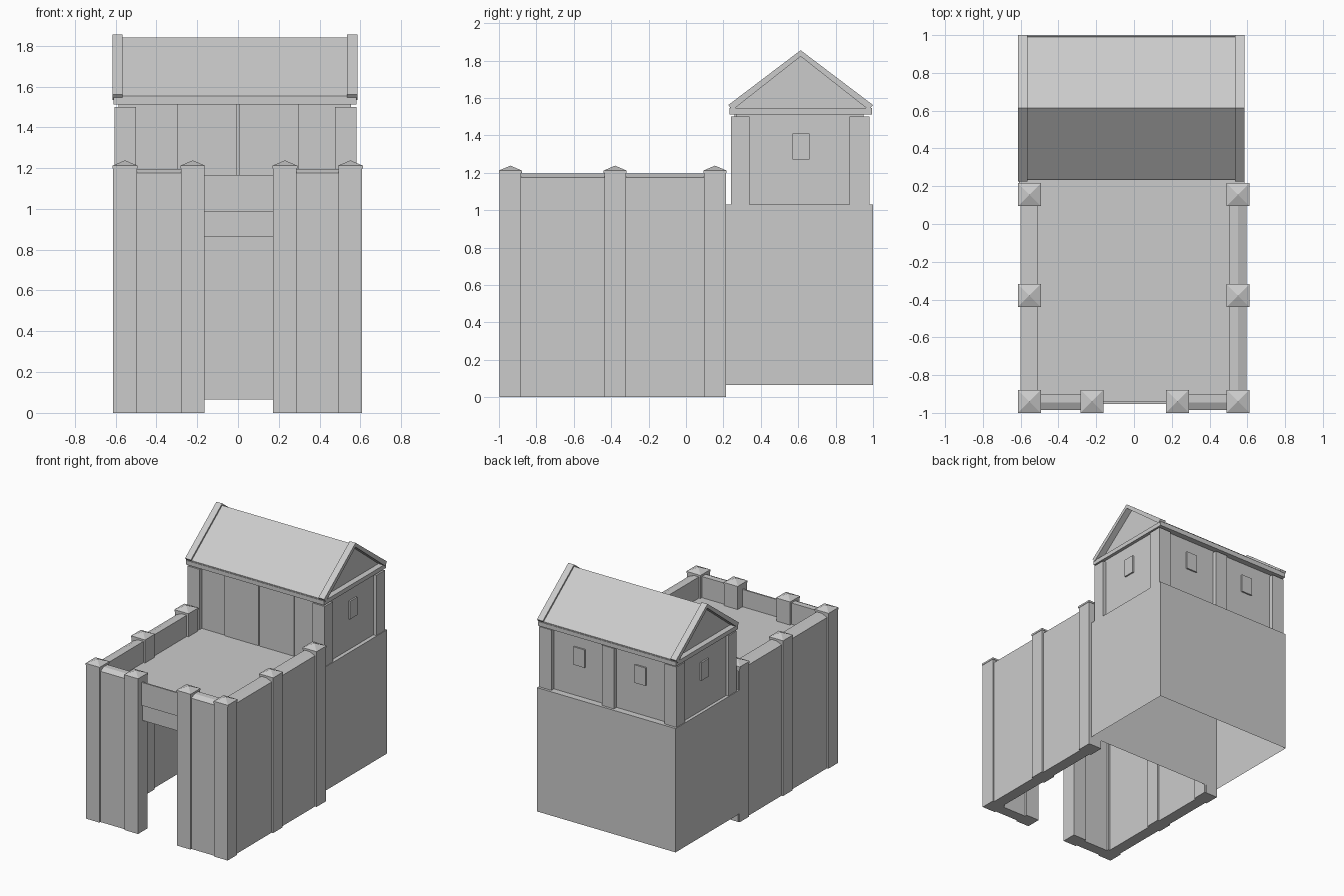
import bpy, bmesh
from mathutils import Vector

if "Cube" in bpy.data.objects:
    bpy.data.objects.remove(bpy.data.objects["Cube"])


def finish(name, bm):
    bmesh.ops.recalc_face_normals(bm, faces=bm.faces)
    mesh = bpy.data.meshes.new(name)
    bm.to_mesh(mesh)
    bm.free()
    ob = bpy.data.objects.new(name, mesh)
    bpy.context.collection.objects.link(ob)
    return ob


def prism(name, profile, a, b, axis="x"):
    """Extrude a profile from a to b; profile is (y, z) along x or (x, z) along y."""
    bm = bmesh.new()
    place = (lambda p: (a, p[0], p[1])) if axis == "x" else (lambda p: (p[0], a, p[1]))
    face = bm.faces.new([bm.verts.new(place(p)) for p in profile])
    ext = bmesh.ops.extrude_face_region(bm, geom=[face])
    move = Vector((b - a, 0, 0)) if axis == "x" else Vector((0, b - a, 0))
    bmesh.ops.translate(bm, vec=move,
                        verts=[v for v in ext["geom"] if isinstance(v, bmesh.types.BMVert)])
    return finish(name, bm)


def box(name, x0, x1, y0, y1, z0, z1):
    return prism(name, [(y0, z0), (y1, z0), (y1, z1), (y0, z1)], x0, x1)


def pillar(x, y):
    # square shaft with a slightly wider pyramid cap
    r = 0.058
    box("wall_pillar", x - r, x + r, y - r, y + r, 0, 1.2)
    bm = bmesh.new()
    r = 0.061
    base = bm.faces.new([bm.verts.new((x + i * r, y + j * r, 1.198))
                         for i, j in ((-1, -1), (1, -1), (1, 1), (-1, 1))])
    ext = bmesh.ops.extrude_face_region(bm, geom=[base])["geom"]
    bmesh.ops.translate(bm, vec=(0, 0, 0.014),
                        verts=[v for v in ext if isinstance(v, bmesh.types.BMVert)])
    top = [f for f in ext if isinstance(f, bmesh.types.BMFace)]
    tip = bmesh.ops.poke(bm, faces=top)["verts"][0]
    tip.co.z = 1.238
    finish("pillar_cap", bm)


def wall_profile(outer, mid, inner):
    return [(outer, 0), (inner, 0), (inner, 1.195), (mid, 1.195), (outer, 1.175)]


# Courtyard pillars
for x in (-0.554, 0.551):
    for y in (-0.939, -0.379, 0.155):
        pillar(x, y)
for x in (-0.222, 0.23):
    pillar(x, -0.939)

# Courtyard walls with chamfered tops
prism("left_wall", wall_profile(-0.6, -0.555, -0.51), -0.93, 0.215, "y")
prism("right_wall", wall_profile(0.596, 0.551, 0.506), -0.93, 0.215, "y")
for a, b in ((-0.555, -0.222), (0.23, 0.551)):
    prism("front_wall", wall_profile(-0.985, -0.945, -0.9), a, b)

# Deck, gate lintel and thin gate parapet
box("deck", -0.53, 0.53, -0.945, 0.216, 0.985, 1.03)
box("gate_lintel", -0.2, 0.2, -0.943, -0.9, 0.865, 0.985)
box("gate_parapet", -0.2, 0.2, -0.952, -0.94, 0.985, 1.165)

# Rear base block, open underneath
base = box("rear_base", -0.61, 0.585, 0.215, 1.0, 0.065, 1.03)
bm = bmesh.new()
bm.from_mesh(base.data)
bmesh.ops.delete(bm, geom=[f for f in bm.faces if f.calc_center_median().z < 0.07],
                 context="FACES")
bm.to_mesh(base.data)
bm.free()

# House body and posts
box("house_body", -0.585, 0.555, 0.268, 0.948, 1.03, 1.515)
for x0, x1 in ((-0.605, -0.5), (0.475, 0.58)):
    for y0, y1 in ((0.24, 0.34), (0.875, 0.98)):
        box("corner_post", x0, x1, y0, y1, 1.03, 1.5)
box("back_post", -0.065, 0.04, 0.93, 0.98, 1.03, 1.5)

# Double door
for a, b in ((-0.3, -0.004), (0.004, 0.3)):
    box("door_leaf", a, b, 0.26, 0.28, 1.03, 1.512)

# Windows on both ends and the back
for x in (-0.585, 0.555):
    box("side_window", x - 0.012, x + 0.012, 0.57, 0.66, 1.27, 1.41)
for x in (-0.275, 0.25):
    box("back_window", x - 0.047, x + 0.047, 0.936, 0.96, 1.27, 1.41)

# Roof: eave slab, gable body and sloped end trims
box("eave_slab", -0.61, 0.58, 0.232, 0.994, 1.512, 1.545)
prism("roof", [(0.236, 1.54), (0.99, 1.54), (0.99, 1.553), (0.613, 1.84), (0.236, 1.553)],
      -0.565, 0.535)
trim = [(0.226, 1.562), (0.613, 1.855), (1.0, 1.562),
        (0.978, 1.535), (0.613, 1.822), (0.248, 1.535)]
for a, b in ((-0.615, -0.565), (0.535, 0.585)):
    prism("gable_trim", trim, a, b)
